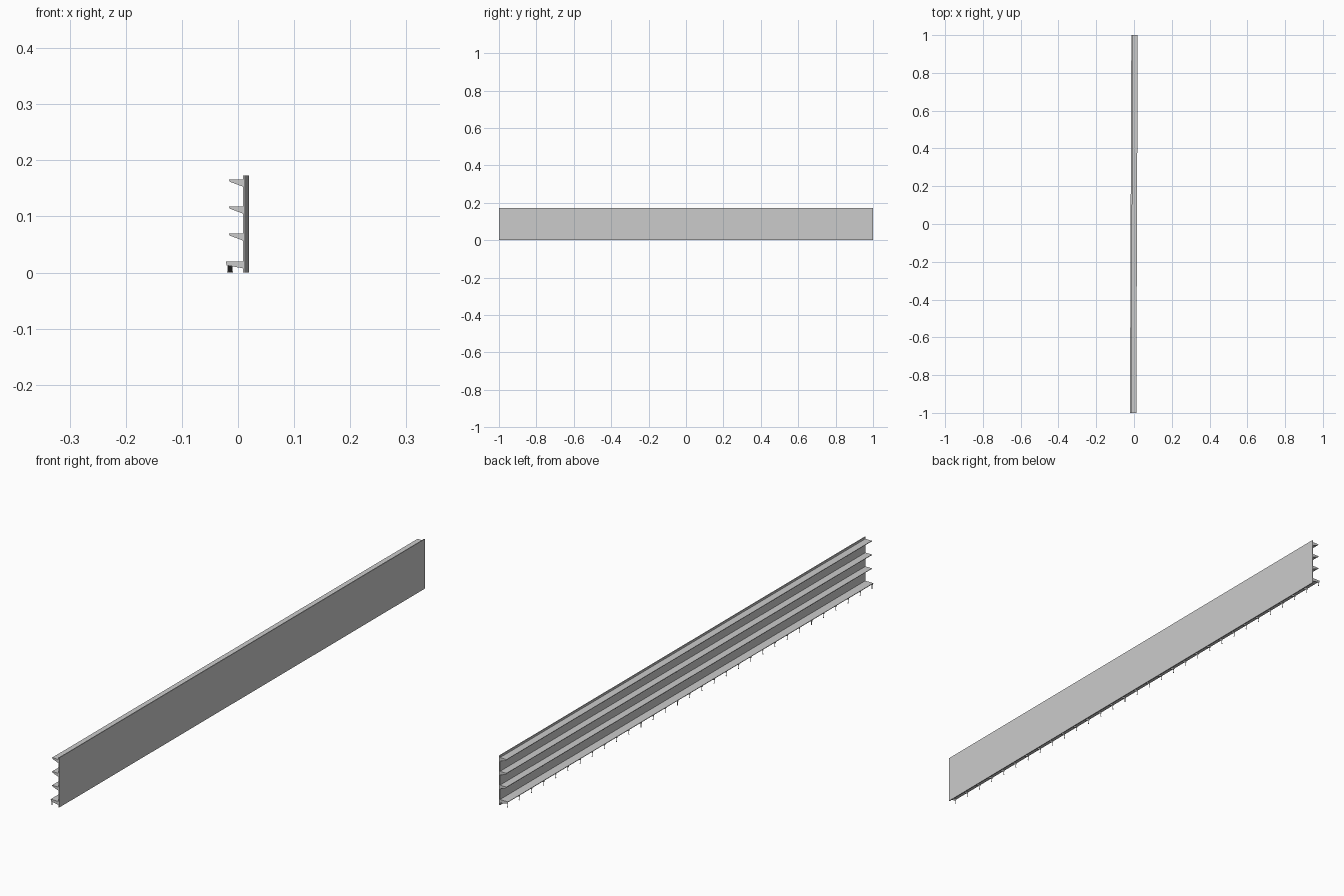
import bpy, bmesh, math
from mathutils import Matrix

if "Cube" in bpy.data.objects:
    bpy.data.objects.remove(bpy.data.objects["Cube"])

BAYS = 30
PITCH = 2.0 / BAYS
TURN = Matrix.Rotation(-math.atan(0.00375), 4, 'Z')  # the run stands very slightly askew
PANEL_IN, PANEL_OUT = 0.0127, 0.0158


def finish(name, bm):
    bmesh.ops.recalc_face_normals(bm, faces=bm.faces)
    bm.transform(TURN)
    mesh = bpy.data.meshes.new(name)
    bm.to_mesh(mesh)
    bm.free()
    ob = bpy.data.objects.new(name, mesh)
    bpy.context.collection.objects.link(ob)
    return ob


def extrude_y(bm, profile, y0, y1):
    face = bm.faces.new([bm.verts.new((x, y0, z)) for x, z in profile])
    geom = bmesh.ops.extrude_face_region(bm, geom=[face])["geom"]
    verts = [g for g in geom if isinstance(g, bmesh.types.BMVert)]
    bmesh.ops.translate(bm, verts=verts, vec=(0, y1 - y0, 0))


def rect(x0, x1, z0, z1):
    return [(x0, z0), (x1, z0), (x1, z1), (x0, z1)]


def cylinder(bm, x, y, z0, z1, r):
    bmesh.ops.create_cone(bm, cap_ends=True, segments=8, radius1=r, radius2=r,
                          depth=z1 - z0,
                          matrix=Matrix.Translation((x, y, (z0 + z1) / 2)))


# bracket positions, kept inside the overall length
joints = [max(-0.9993, min(0.9993, -1 + i * PITCH)) for i in range(BAYS + 1)]

# back panel
bm = bmesh.new()
extrude_y(bm, rect(PANEL_IN, PANEL_OUT, 0, 0.173), -1, 1)
finish("back_panel", bm)

# shelf tiers: name, front edge x, top z, front depth, rear depth
tiers = [("base_shelf", -0.0178, 0.020, 0.007, 0.0125),
         ("lower_shelf", -0.0123, 0.070, 0.004, 0.013),
         ("middle_shelf", -0.0123, 0.118, 0.004, 0.013),
         ("upper_shelf", -0.0123, 0.166, 0.004, 0.013)]
for name, front, top, lip, rear in tiers:
    # one thin board per bay
    bm = bmesh.new()
    for i in range(BAYS):
        y = -1 + i * PITCH
        extrude_y(bm, rect(front, PANEL_IN, top - 0.002, top),
                  y + 0.0003, y + PITCH - 0.0003)
    finish(name, bm)
    # tapered brackets at each joint
    bm = bmesh.new()
    wedge = [(front, top), (front + 0.001, top - lip),
             (PANEL_IN, top - rear), (PANEL_IN, top)]
    for y in joints:
        extrude_y(bm, wedge, y - 0.0007, y + 0.0007)
    finish(name + "_brackets", bm)

# levelling feet under the base shelf
bm = bmesh.new()
for y in joints:
    y = max(-0.998, min(0.998, y))
    cylinder(bm, -0.0143, y, 0.0015, 0.014, 0.0009)
    cylinder(bm, -0.0143, y, 0, 0.0015, 0.0017)
finish("levelling_feet", bm)
